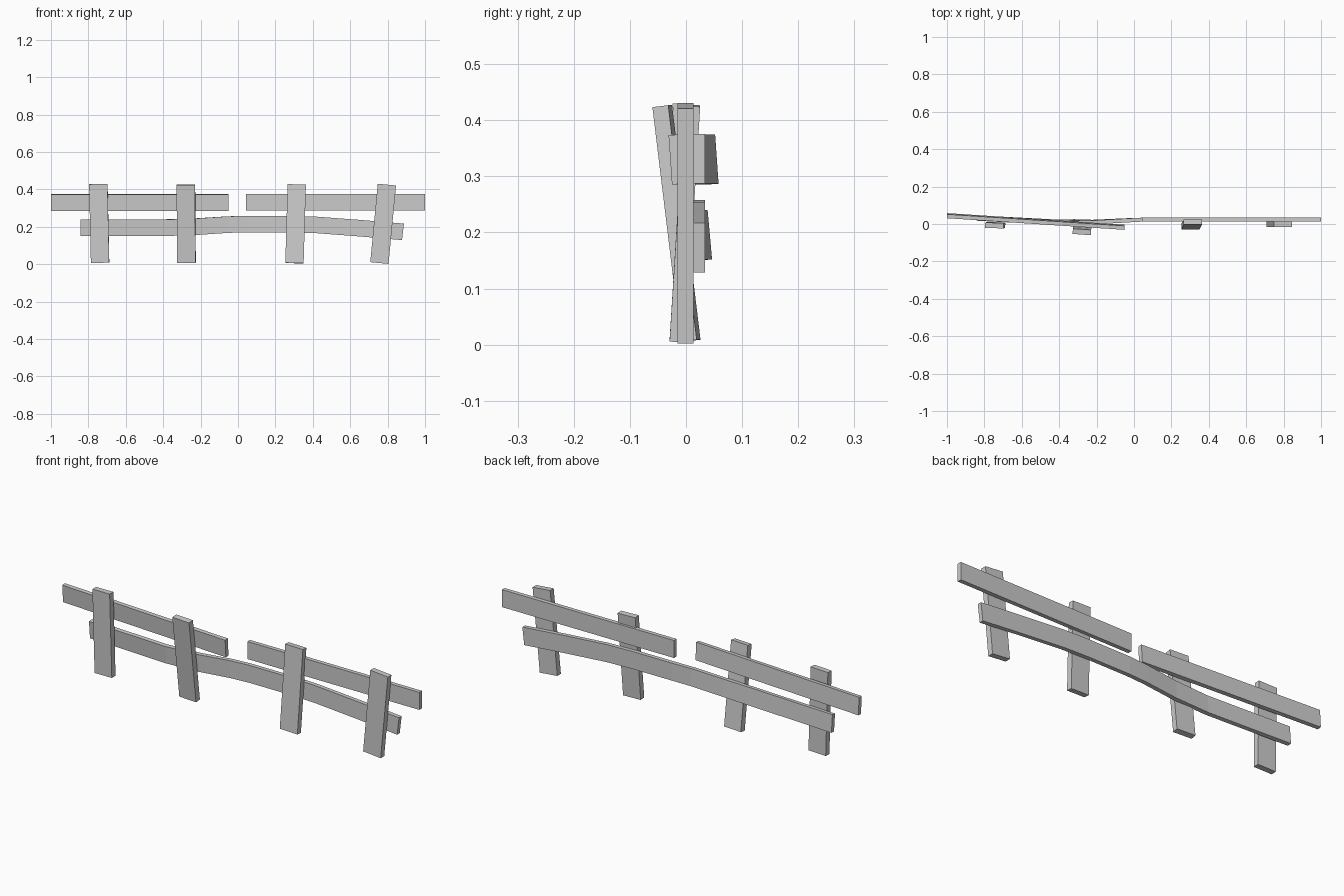
import bpy, bmesh
from mathutils import Matrix, Vector, Euler

if "Cube" in bpy.data.objects:
    bpy.data.objects.remove(bpy.data.objects["Cube"])


def make_object(name, bm):
    bmesh.ops.recalc_face_normals(bm, faces=bm.faces[:])
    mesh = bpy.data.meshes.new(name)
    bm.to_mesh(mesh)
    bm.free()
    obj = bpy.data.objects.new(name, mesh)
    bpy.context.collection.objects.link(obj)
    return obj


def post(name, centre, tilt, lean, yaw):
    bm = bmesh.new()
    bmesh.ops.create_cube(bm, size=1)
    bm.transform(Matrix.Translation(centre)
                 @ Euler((tilt, lean, yaw)).to_matrix().to_4x4()
                 @ Matrix.Diagonal((0.098, 0.0285, 0.421, 1)))
    return make_object(name, bm)


def rail(name, stations, height=0.088, depth=0.021):
    # stations: x, y, z, sideways twist, end slope
    bm = bmesh.new()
    rings = []
    for x, y, z, twist, slope in stations:
        ring = []
        for sy, sz in ((-1, -1), (1, -1), (1, 1), (-1, 1)):
            h = sz * height / 2
            ring.append(bm.verts.new((x - slope * h,
                                      y + sy * depth / 2 - twist * h,
                                      z + h + sy * twist * depth / 2)))
        rings.append(ring)
    for a, b in zip(rings, rings[1:]):
        for i in range(4):
            j = (i + 1) % 4
            bm.faces.new((a[i], a[j], b[j], b[i]))
    bm.faces.new(rings[0])
    bm.faces.new(rings[-1])
    return make_object(name, bm)


# Crooked upright posts
for i, (centre, tilt, lean, yaw) in enumerate([
        ((-0.742, -0.006, 0.218), 0.01, -0.022, -0.03),
        ((-0.277, -0.017, 0.216), 0.121, 0.0, -0.07),
        ((0.308, -0.002, 0.216), -0.062, 0.029, 0.0),
        ((0.776, -0.001, 0.216), 0.0, 0.095, 0.0)]):
    post(f"post_{i + 1}", centre, tilt, lean, yaw)

# Upper rails, broken in the middle
rail("upper_rail_left", [(-1.0, 0.0445, 0.330, 0.07, 0),
                         (-0.05, -0.0175, 0.330, 0.07, 0)])
rail("upper_rail_right", [(0.043, 0.0235, 0.331, 0, 0),
                          (1.0, 0.0235, 0.331, 0, 0)])

# Long bent lower rail
rail("lower_rail", [(-0.842, 0.032, 0.195, 0.09, 0),
                    (-0.40, 0.009, 0.195, 0.08, 0),
                    (-0.22, 0.010, 0.201, 0.05, 0.04),
                    (-0.05, 0.019, 0.212, 0.02, 0.03),
                    (0.05, 0.0235, 0.214, 0, 0),
                    (0.28, 0.0235, 0.214, 0, 0),
                    (0.42, 0.0235, 0.210, 0, -0.05),
                    (0.66, 0.0235, 0.192, 0, -0.08),
                    (0.882, 0.0235, 0.173, 0, -0.12)])
